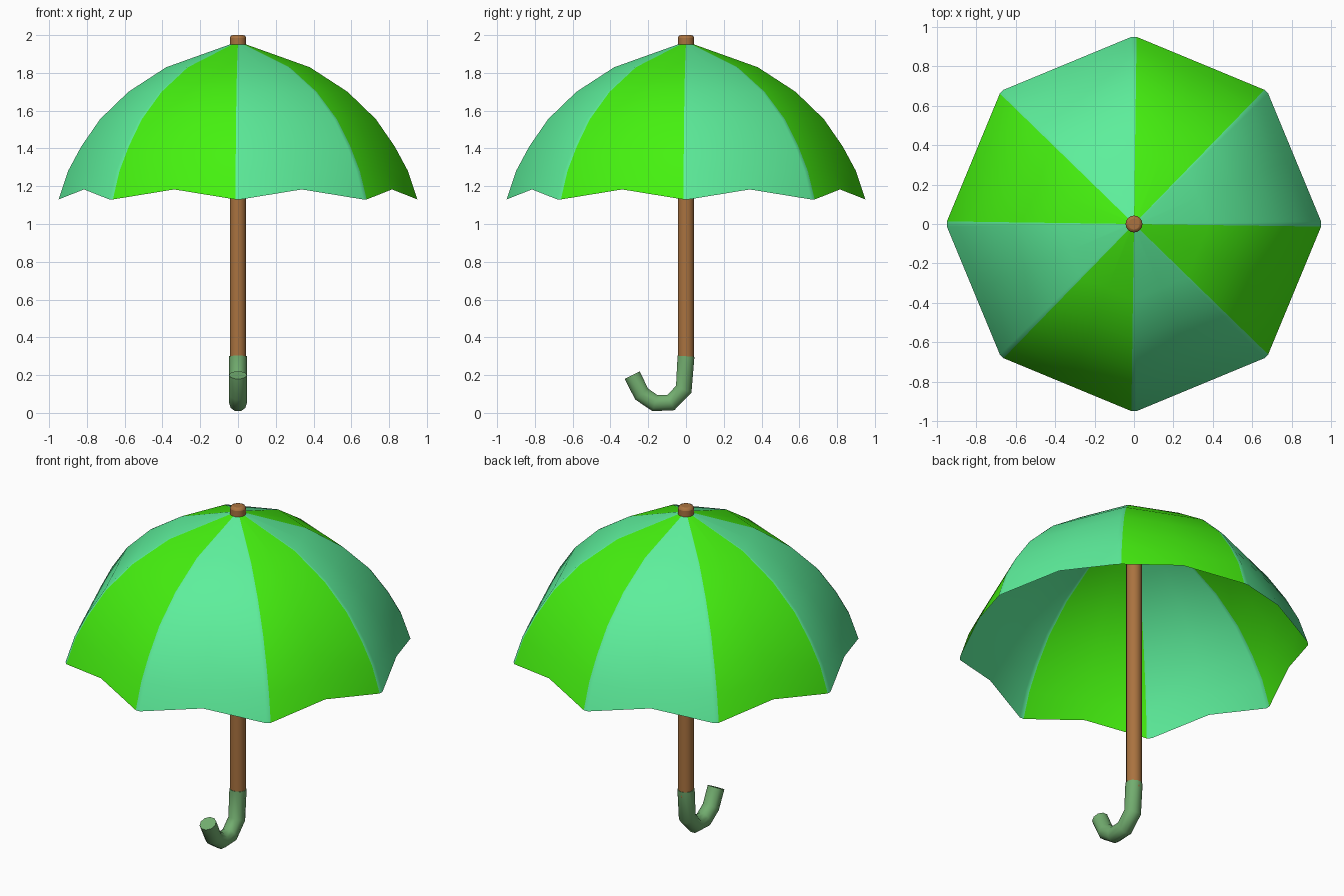
import bpy, bmesh
from math import cos, sin, pi, radians

if "Cube" in bpy.data.objects:
    bpy.data.objects.remove(bpy.data.objects["Cube"])


def material(name, rgb):
    m = bpy.data.materials.new(name)
    m.diffuse_color = (*rgb, 1)
    m.use_nodes = True
    m.node_tree.nodes["Principled BSDF"].inputs["Base Color"].default_value = m.diffuse_color
    return m


def smooth(obj, angle):
    bpy.ops.object.select_all(action='DESELECT')
    obj.select_set(True)
    bpy.context.view_layer.objects.active = obj
    bpy.ops.object.shade_smooth_by_angle(angle=radians(angle))


teal = material("teal_cloth", (0.11, 0.86, 0.33))
green = material("green_cloth", (0.06, 0.88, 0.005))
wood = material("wood", (0.40, 0.17, 0.05))
grip = material("grip", (0.17, 0.42, 0.16))

# Canopy: eight panels joined by narrow rib strips, hem raised mid-panel
profile = [(0.03, 1.955), (0.38, 1.83), (0.58, 1.70), (0.73, 1.555),
           (0.83, 1.41), (0.90, 1.28), (0.95, 1.13)]
HEM_RISE = 0.053
bm = bmesh.new()
rings = []
for r, z in profile:
    ring = []
    for k in range(8):
        a, b = k * pi / 4, (k + 1) * pi / 4
        w = 0.014
        p, q = [(r * cos(t), r * sin(t)) for t in (a + w, b - w)]
        mid = ((p[0] + q[0]) / 2, (p[1] + q[1]) / 2)
        lift = HEM_RISE if (r, z) == profile[-1] else 0
        ring += [bm.verts.new((*p, z)), bm.verts.new((*mid, z + lift)),
                 bm.verts.new((*q, z))]
    rings.append(ring)
for upper, lower in zip(rings, rings[1:]):
    for i in range(24):
        j = (i + 1) % 24
        f = bm.faces.new((upper[i], lower[i], lower[j], upper[j]))
        f.material_index = (i // 3) % 2 if i % 3 < 2 else 0
mesh = bpy.data.meshes.new("canopy")
bm.to_mesh(mesh)
bm.free()
mesh.materials.append(teal)
mesh.materials.append(green)
canopy = bpy.data.objects.new("canopy", mesh)
bpy.context.collection.objects.link(canopy)
smooth(canopy, 40)

# Pole with a rounded tip
bpy.ops.mesh.primitive_cylinder_add(vertices=16, radius=0.043, depth=1.75,
                                    location=(0, 0, 1.125))
pole = bpy.context.object
pole.name = "pole"
pole.data.materials.append(wood)
bevel = pole.modifiers.new("rounded_tip", 'BEVEL')
bevel.width = 0.015
bevel.segments = 2
smooth(pole, 50)

# Hooked handle swept along a faceted path
path = [(0, 0.30), (-0.012, 0.125), (-0.08, 0.055), (-0.165, 0.052),
        (-0.235, 0.10), (-0.285, 0.20)]
curve = bpy.data.curves.new("handle", 'CURVE')
curve.dimensions = '3D'
curve.bevel_depth = 0.047
curve.bevel_resolution = 3
curve.use_fill_caps = True
spline = curve.splines.new('POLY')
spline.points.add(len(path) - 1)
for pt, (y, z) in zip(spline.points, path):
    pt.co = (0, y, z, 1)
handle = bpy.data.objects.new("handle", curve)
bpy.context.collection.objects.link(handle)
curve.materials.append(grip)
bpy.ops.object.select_all(action='DESELECT')
handle.select_set(True)
bpy.context.view_layer.objects.active = handle
bpy.ops.object.convert(target='MESH')
smooth(bpy.context.object, 50)
